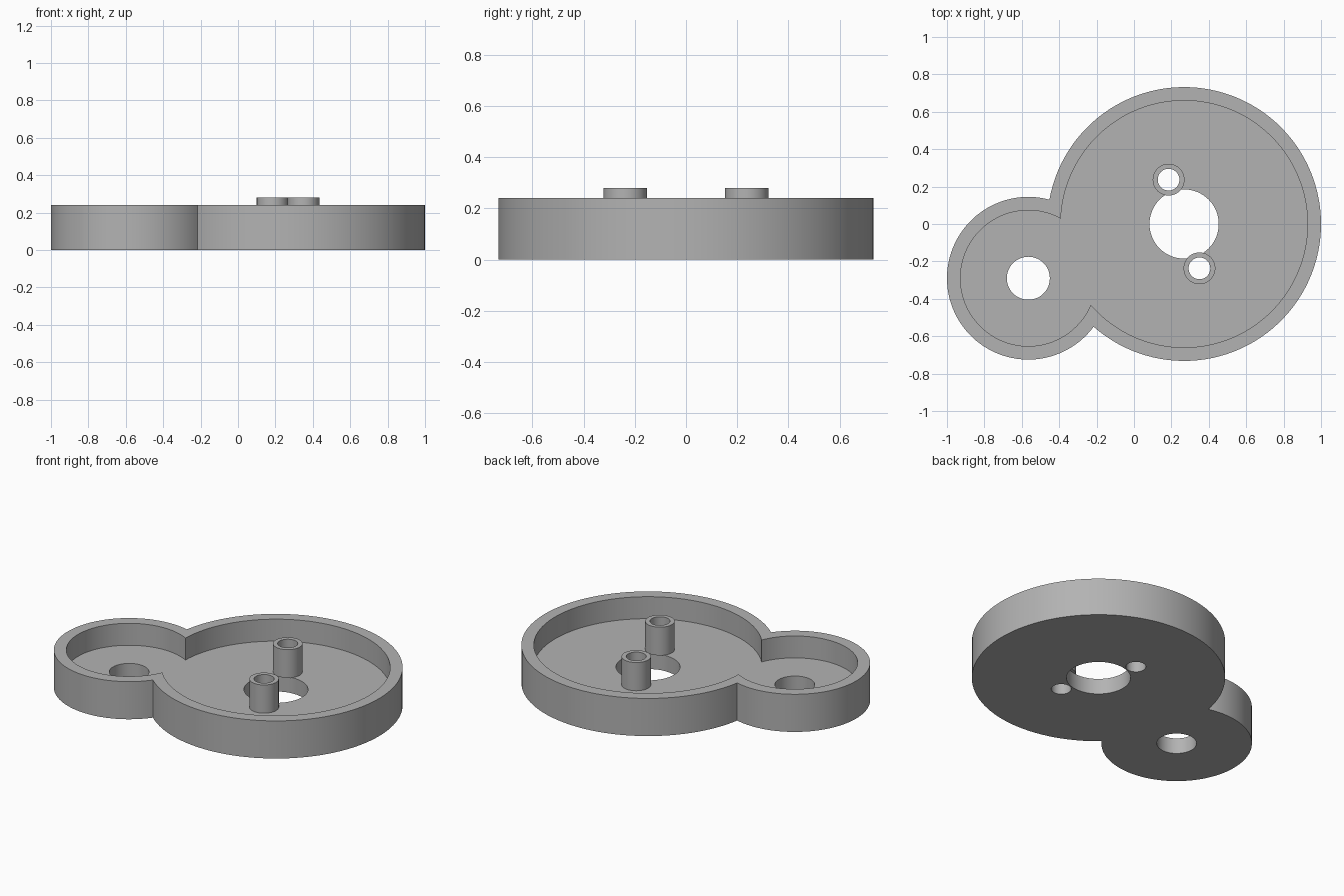
import bpy
import bmesh
from math import acos, atan2, cos, hypot, pi, sin

if "Cube" in bpy.data.objects:
    bpy.data.objects.remove(bpy.data.objects["Cube"], do_unlink=True)

BIG, BIG_R = (0.268, 0.0), 0.732
SMALL, SMALL_R = (-0.565, -0.29), 0.435
POSTS = [(0.185, 0.237), (0.35, -0.237)]
WALL, FLOOR_Z, RIM_Z, POST_Z = 0.072, 0.10, 0.24, 0.28
POST_R, BORE_R = 0.085, 0.058

grey = bpy.data.materials.new("plain grey")
grey.use_nodes = True
grey.diffuse_color = (0.45, 0.45, 0.45, 1)
grey.node_tree.nodes["Principled BSDF"].inputs["Base Color"].default_value = (0.45, 0.45, 0.45, 1)


def arc(center, r, start, end, n):
    """Points along an arc, leaving out the last one."""
    angles = [start + (end - start) * i / n for i in range(n)]
    return [(center[0] + r * cos(a), center[1] + r * sin(a)) for a in angles]


def circle(center, r, n=48):
    return arc(center, r, 0, 2 * pi, n)


def outline(inset):
    """Joined outline of the two overlapping discs."""
    r1, r2 = BIG_R - inset, SMALL_R - inset
    dx, dy = SMALL[0] - BIG[0], SMALL[1] - BIG[1]
    d, a = hypot(dx, dy), atan2(dy, dx)
    h1 = acos((d * d + r1 * r1 - r2 * r2) / (2 * d * r1))
    h2 = acos((d * d + r2 * r2 - r1 * r1) / (2 * d * r2))
    return (arc(BIG, r1, a + h1, a + 2 * pi - h1, 96)
            + arc(SMALL, r2, a + pi + h2, a + 3 * pi - h2, 72))


def add_loop(bm, points, z):
    verts = [bm.verts.new((x, y, z)) for x, y in points]
    for i, v in enumerate(verts):
        bm.edges.new((verts[i - 1], v))
    return verts


def bridge(bm, lower, upper):
    for i in range(len(lower)):
        bm.faces.new((lower[i - 1], lower[i], upper[i], upper[i - 1]))


def cap(bm, loops, up):
    """Flat face bounded by the first loop, with the others as holes."""
    edges = [bm.edges.get((lp[i - 1], lp[i])) for lp in loops for i in range(len(lp))]
    result = bmesh.ops.triangle_fill(bm, use_beauty=True, edges=edges, normal=(0, 0, up))
    return result


def finish(bm, name):
    bmesh.ops.recalc_face_normals(bm, faces=bm.faces)
    mesh = bpy.data.meshes.new(name)
    bm.to_mesh(mesh)
    bm.free()
    mesh.materials.append(grey)
    obj = bpy.data.objects.new(name, mesh)
    bpy.context.collection.objects.link(obj)
    bpy.ops.object.select_all(action='DESELECT')
    obj.select_set(True)
    bpy.context.view_layer.objects.active = obj
    bpy.ops.object.shade_smooth_by_angle(angle=0.5)


# Tray: outer wall, rim, inner wall, then floor and underside with through holes
bm = bmesh.new()
outer, inner = outline(0), outline(WALL)
base = add_loop(bm, outer, 0)
rim_out = add_loop(bm, outer, RIM_Z)
rim_in = add_loop(bm, inner, RIM_Z)
floor = add_loop(bm, inner, FLOOR_Z)
for lower, upper in ((base, rim_out), (rim_out, rim_in), (rim_in, floor)):
    bridge(bm, lower, upper)
holes = [circle(BIG, 0.185, 64), circle(SMALL, 0.115)]
holes += [circle(p, BORE_R) for p in POSTS]
hole_tops = [add_loop(bm, h, FLOOR_Z) for h in holes]
hole_bottoms = [add_loop(bm, h, 0) for h in holes]
for top, bottom in zip(hole_tops, hole_bottoms):
    bridge(bm, bottom, top)
cap(bm, [floor] + hole_tops, 1)
cap(bm, [base] + hole_bottoms, -1)
finish(bm, "tray")

# Hollow posts standing on the floor
for name, p in zip(("back_post", "front_post"), POSTS):
    bm = bmesh.new()
    rings = [add_loop(bm, circle(p, r), z) for r, z in (
        (POST_R, FLOOR_Z), (POST_R, POST_Z), (BORE_R, POST_Z), (BORE_R, FLOOR_Z))]
    for i in range(4):
        bridge(bm, rings[i - 1], rings[i])
    finish(bm, name)
